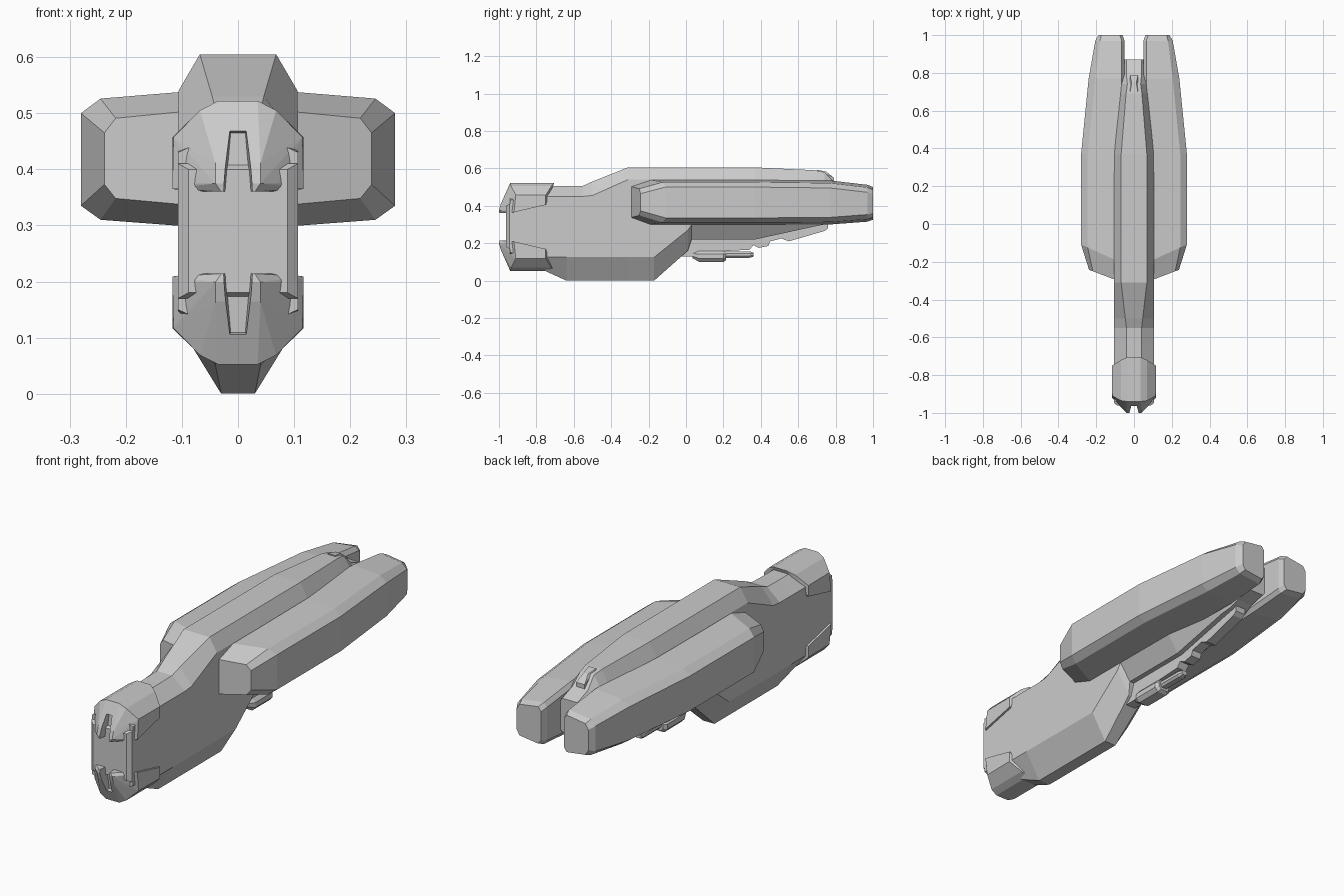
import bpy, bmesh


def finish(name, bm):
    bmesh.ops.recalc_face_normals(bm, faces=bm.faces)
    me = bpy.data.meshes.new(name)
    bm.to_mesh(me)
    bm.free()
    ob = bpy.data.objects.new(name, me)
    bpy.context.collection.objects.link(ob)
    return ob


def loft(name, rings):
    bm = bmesh.new()
    vs = [[bm.verts.new(p) for p in r] for r in rings]
    n = len(rings[0])
    for a, b in zip(vs, vs[1:]):
        for i in range(n):
            j = (i + 1) % n
            bm.faces.new((a[i], a[j], b[j], b[i]))
    bm.faces.new(vs[0])
    bm.faces.new(vs[-1])
    return finish(name, bm)


def hull_of(name, half, flip=False):
    """Convex solid from points mirrored in x, optionally flipped top to bottom."""
    bm = bmesh.new()
    for x, y, z in half:
        for s in (-1, 1):
            bm.verts.new((s * x, y, 0.574 - z if flip else z))
    res = bmesh.ops.convex_hull(bm, input=bm.verts)
    bmesh.ops.delete(bm, geom=[v for v in bm.verts if not v.link_faces], context='VERTS')
    bmesh.ops.dissolve_limit(bm, angle_limit=0.03, verts=bm.verts, edges=bm.edges)
    return finish(name, bm)


def mirror(ob):
    m = ob.modifiers.new("mirror", 'MIRROR')
    m.use_bisect_axis[0] = False
    m.use_mirror_merge = False


# main hull: y, bottom z/width, low shoulder z, half width, high shoulder z, top width/z
def hull_ring(y, zb, wb, zl, w, zh, wt, zt):
    return [(wb, y, zb), (w, y, zl), (w, y, zh), (wt, y, zt),
            (-wt, y, zt), (-w, y, zh), (-w, y, zl), (-wb, y, zb)]


loft("main_hull", [hull_ring(*s) for s in (
    (-0.94, 0.12, 0.04, 0.15, 0.107, 0.43, 0.04, 0.46),
    (-0.75, 0.05, 0.04, 0.125, 0.107, 0.45, 0.04, 0.505),
    (-0.64, 0.0, 0.03, 0.125, 0.107, 0.45, 0.04, 0.505),
    (-0.55, 0.0, 0.03, 0.125, 0.107, 0.45, 0.04, 0.507),
    (-0.50, 0.0, 0.03, 0.125, 0.107, 0.455, 0.046, 0.53),
    (-0.31, 0.0, 0.03, 0.125, 0.106, 0.54, 0.068, 0.605),
    (-0.17, 0.0, 0.03, 0.125, 0.106, 0.54, 0.068, 0.605),
    (0.01, 0.16, 0.04, 0.27, 0.106, 0.54, 0.068, 0.605),
    (0.03, 0.22, 0.05, 0.30, 0.106, 0.54, 0.068, 0.605),
    (0.37, 0.22, 0.05, 0.30, 0.104, 0.54, 0.068, 0.605),
    (0.69, 0.29, 0.05, 0.33, 0.074, 0.53, 0.042, 0.59),
    (0.74, 0.30, 0.045, 0.34, 0.069, 0.53, 0.035, 0.58),
    (0.79, 0.32, 0.04, 0.35, 0.062, 0.50, 0.04, 0.53),
    (0.87, 0.34, 0.04, 0.36, 0.055, 0.48, 0.04, 0.50))])

# small ridge at the rear of the spine
hull_of("spine_fin", [(0.02, 0.70, 0.592), (0.012, 0.75, 0.583), (0.022, 0.79, 0.55),
                      (0.02, 0.70, 0.54), (0.022, 0.79, 0.52)])

# bow panel between the two prong caps
hull_of("bow_panel", [(0.107, -0.92, 0.17), (0.107, -0.92, 0.41), (0.107, -0.945, 0.17),
                      (0.107, -0.945, 0.41), (0.088, -0.962, 0.18), (0.088, -0.962, 0.40)])

# side pods
def pod_ring(y, slant, xi, xo, zb, zt, c=0.035):
    pts = [(xi, zb + 0.02), (xi, zt - 0.02), (xi + 0.015, zt), (xo - c, zt - 0.014),
           (xo, zt - 0.04), (xo, zb + 0.038), (xo - c, zb + 0.013), (xi + 0.015, zb)]
    return [(x, y + slant * (x - 0.1), z) for x, z in pts]


pod = loft("side_pod", [pod_ring(*s) for s in (
    (-0.295, 0.38, 0.06, 0.238, 0.335, 0.505, 0.02),
    (-0.19, 0.45, 0.06, 0.28, 0.297, 0.54),
    (0.37, 0.0, 0.06, 0.28, 0.297, 0.54),
    (0.77, 0.0, 0.05, 0.24, 0.30, 0.535),
    (0.97, 0.0, 0.05, 0.205, 0.315, 0.512, 0.025),
    (1.0, 0.0, 0.06, 0.188, 0.325, 0.50, 0.015))])
mirror(pod)

# head prong caps, each with a tapered slot cut in the front
cap = [(0.035, -0.94, 0.522), (0.035, -0.705, 0.522), (0.068, -0.935, 0.505),
       (0.068, -0.72, 0.505), (0.115, -0.91, 0.457), (0.117, -0.75, 0.457),
       (0.117, -0.75, 0.405), (0.117, -0.92, 0.365), (0.04, -1.0, 0.375),
       (0.04, -0.99, 0.41), (0.07, -0.97, 0.375), (0.03, -0.998, 0.36), (0.08, -0.94, 0.36)]
slot = [(0.030, -1.05, 0.34), (0.022, -1.05, 0.482), (0.024, -0.955, 0.34), (0.013, -0.945, 0.465)]
for label, flip in (("upper", False), ("lower", True)):
    ob = hull_of(label + "_prong_cap", cap, flip)
    cutter = hull_of(label + "_slot_cutter", slot, flip)
    cutter.hide_render = True
    cutter.hide_set(True)
    m = ob.modifiers.new("slot", 'BOOLEAN')
    m.operation = 'DIFFERENCE'
    m.solver = 'EXACT'
    m.object = cutter

# stepped keel under the rear body
keel = [(-0.05, 0.20), (-0.03, 0.13), (0.06, 0.13), (0.06, 0.15), (0.34, 0.165), (0.36, 0.19),
        (0.39, 0.175), (0.44, 0.185), (0.45, 0.21), (0.51, 0.225), (0.55, 0.21),
        (0.74, 0.265), (0.76, 0.28), (0.76, 0.34), (0.37, 0.26), (0.0, 0.26)]
loft("keel", [[(x, y, z) for y, z in keel] for x in (-0.026, 0.026)])

# gun under the keel
def gun_ring(y, w, zb, zt):
    c = (zt - zb) * 0.3
    return [(w, y, zb + c), (w, y, zt - c), (w * 0.6, y, zt), (-w * 0.6, y, zt),
            (-w, y, zt - c), (-w, y, zb + c), (-w * 0.6, y, zb), (w * 0.6, y, zb)]


loft("gun_body", [gun_ring(*s) for s in (
    (0.035, 0.025, 0.12, 0.155), (0.07, 0.042, 0.10, 0.16),
    (0.20, 0.042, 0.10, 0.16), (0.215, 0.03, 0.11, 0.158))])
loft("gun_barrel", [gun_ring(*s) for s in (
    (0.20, 0.022, 0.122, 0.156), (0.34, 0.022, 0.122, 0.156), (0.36, 0.015, 0.128, 0.15))])
